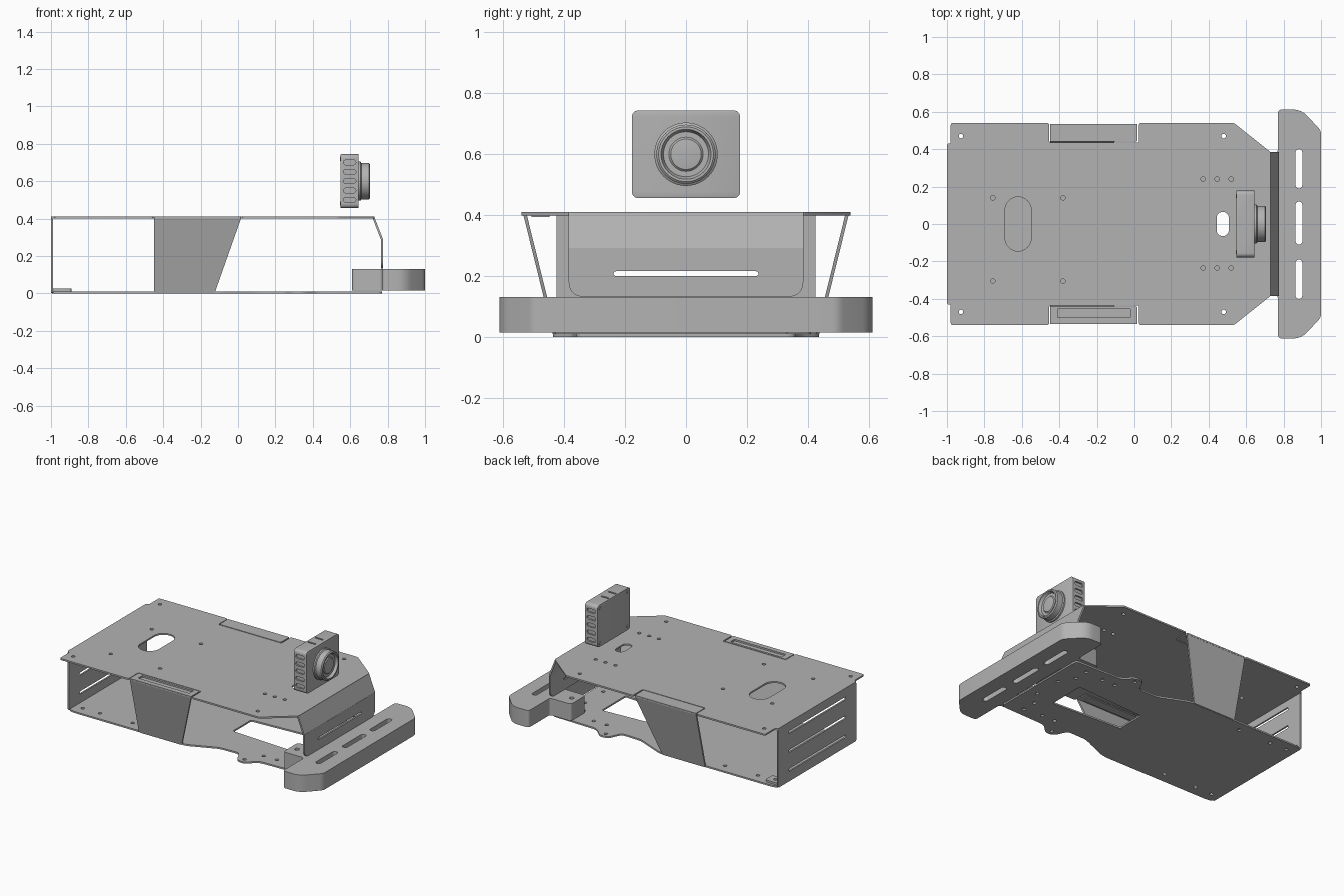
import bpy, math
from mathutils import Matrix, Vector

old = bpy.data.objects.get("Cube")
if old:
    bpy.data.objects.remove(old, do_unlink=True)

grey = bpy.data.materials.new("plain_grey")
grey.use_nodes = True
grey.diffuse_color = (0.45, 0.45, 0.45, 1)
grey.node_tree.nodes["Principled BSDF"].inputs["Base Color"].default_value = grey.diffuse_color
X, Y, Z = Vector((1, 0, 0)), Vector((0, 1, 0)), Vector((0, 0, 1))


def finish(name, mesh, angle=30):
    """Make an object from a mesh, with the grey material and sharp edges kept."""
    ob = bpy.data.objects.new(name, mesh)
    bpy.context.collection.objects.link(ob)
    mesh.materials.clear()
    mesh.materials.append(grey)
    bpy.ops.object.select_all(action='DESELECT')
    bpy.context.view_layer.objects.active = ob
    ob.select_set(True)
    bpy.ops.object.shade_smooth_by_angle(angle=math.radians(angle))
    return ob


def slot(cx, cy, w, h, r=None):
    """Rounded rectangle; a full slot or circle when r is left out."""
    r = r or min(w, h) / 2
    pts = []
    for q, (sx, sy) in enumerate([(1, 1), (-1, 1), (-1, -1), (1, -1)]):
        for k in range(7):
            a = (q + k / 6) * math.pi / 2
            p = Vector((cx + sx * (w / 2 - r) + r * math.cos(a),
                        cy + sy * (h / 2 - r) + r * math.sin(a)))
            if not pts or min((p - o).length for o in pts) > 1e-5:
                pts.append(p)
    return pts


def hole(x, y, d=0.024):
    return slot(x, y, d, d)


def fillet(pts, r=0.015):
    """Round every corner of a polygon."""
    out = []
    for i, p in enumerate(pts):
        p = Vector(p)
        a, b = (Vector(pts[j % len(pts)]) - p for j in (i - 1, i + 1))
        a = p + a.normalized() * min(r, a.length * 0.45)
        b = p + b.normalized() * min(r, b.length * 0.45)
        for k in range(5):
            t = k / 4
            out.append(a * (1 - t) ** 2 + p * 2 * t * (1 - t) + b * t * t)
    return out


def mirrored(half):
    """Outline symmetric about y = 0 from its +y half."""
    return half + [(x, -y) for x, y in reversed(half)]


def plate(name, loops, thick, origin=(0, 0, 0), u=X, v=Y):
    """Flat sheet centred on a plane; the first loop is the outline, the rest are holes."""
    cu = bpy.data.curves.new(name, 'CURVE')
    cu.dimensions, cu.fill_mode, cu.extrude = '2D', 'BOTH', thick / 2
    for loop in loops:
        sp = cu.splines.new('POLY')
        sp.points.add(len(loop) - 1)
        for pt, p in zip(sp.points, loop):
            pt.co = (p[0], p[1], 0, 1)
        sp.use_cyclic_u = True
    tmp = bpy.data.objects.new(name, cu)
    bpy.context.collection.objects.link(tmp)
    dg = bpy.context.evaluated_depsgraph_get()
    mesh = bpy.data.meshes.new_from_object(tmp.evaluated_get(dg))
    bpy.data.objects.remove(tmp, do_unlink=True)
    m = Matrix((u, v, u.cross(v))).transposed().to_4x4()
    m.translation = origin
    mesh.transform(m)
    return finish(name, mesh)


T = 0.011   # sheet thickness

# Top plate with side notches
top = mirrored([(-1, 0.43), (-0.98, 0.43), (-0.98, 0.54), (-0.455, 0.54), (-0.455, 0.435),
                (0.025, 0.435), (0.025, 0.54), (0.535, 0.54), (0.73, 0.385)])
top_holes = [slot(-0.62, 0, 0.14, 0.29), slot(0.475, 0, 0.065, 0.13)]
top_holes += [hole(x, y) for x in (-0.925, 0.48) for y in (-0.47, 0.47)]
top_holes += [hole(x, y) for x in (-0.755, -0.38) for y in (-0.305, 0.14)]
top_holes += [hole(x, y) for x in (0.37, 0.445, 0.52) for y in (-0.235, 0.24)]
plate("top_plate", [fillet(top, 0.012)] + top_holes, T, (0, 0, 0.405))

# Bottom plate with waist, ears and window
bottom = mirrored([(-0.995, 0.42), (-0.95, 0.43), (-0.1, 0.43), (0.02, 0.38), (0.1, 0.345),
                   (0.25, 0.34), (0.29, 0.43), (0.35, 0.44), (0.42, 0.37), (0.77, 0.36)])
low_holes = [fillet([(0.03, -0.1), (0.03, 0.1), (0.55, 0.13), (0.55, -0.13)])]
low_holes += [hole(x, s * y) for s in (-1, 1) for x, y in
              [(-0.93, 0.36), (-0.8, 0.36), (-0.55, 0.36), (0.33, 0.4), (0.4, 0.29),
               (0.5, 0.29), (0.64, 0.3), (0.64, 0.2), (0.7, 0.1)]]
plate("bottom_plate", [fillet(bottom, 0.03)] + low_holes, T, (0, 0, T / 2))

# Rear wall with three long slots
plate("rear_wall", [slot(0, 0.205, 0.85, 0.405, 0.012)] +
      [slot(0, z, 0.62, 0.02) for z in (0.08, 0.21, 0.34)], T, (-0.9945, 0, 0), Y, Z)
plate("rear_corner_tab", [slot(-0.94, 0.37, 0.1, 0.08, 0.015), hole(-0.94, 0.37)], 0.014, (0, 0, 0.018))

# Front wall: sloped bend and slotted panel
slope = Vector((0.046, 0, -0.118))
plate("front_bend", [[(-0.385, 0), (0.385, 0), (0.385, slope.length), (-0.385, slope.length)]],
      T, (0.724, 0, 0.406), Y, slope.normalized())
panel = [(-0.385, 0.292), (-0.385, 0.16), (-0.36, 0.133), (0.36, 0.133), (0.385, 0.16), (0.385, 0.292)]
plate("front_panel", [fillet(panel, 0.02)[5:-5] + [panel[-1], panel[0]], slot(0, 0.208, 0.475, 0.016)],
      T, (0.77, 0, 0), Y, Z)

# Leaning side panels with folded flanges
for side, s in (("left", 1), ("right", -1)):
    lean = Vector((0, s * 0.1, 0.405))
    h = lean.length
    plate(side + "_side_panel", [fillet([(-0.45, 0), (-0.125, 0), (0.018, h), (-0.45, h)], 0.01)],
          T, (0, s * 0.43, 0.003), X, lean.normalized())
    loops = [slot(-0.217, s * 0.488, 0.466, 0.094, 0.006)]
    if s < 0:
        loops.append(slot(-0.215, -0.478, 0.39, 0.045, 0.003))
        plate("flange_strip", [slot(-0.215, -0.478, 0.4, 0.06, 0.003)], 0.006, (0, 0, 0.397))
    plate(side + "_flange", loops, T, (0, 0, 0.4055))

# Bumper with mounting arms
bumper = mirrored([(1.0, 0.5), (0.91, 0.595), (0.87, 0.612), (0.77, 0.612), (0.77, 0.38),
                   (0.61, 0.38), (0.61, 0.22), (0.77, 0.22)])
plate("bumper", [fillet(bumper, 0.022)] +
      [slot(0.882, y, 0.036, w) for y, w in ((-0.295, 0.21), (0.005, 0.23), (0.295, 0.21))] +
      [hole(0.66, y, 0.03) for y in (-0.3, 0.3)], 0.116, (0, 0, 0.073))

# Camera body: rounded box with vent recesses
body = plate("camera_body", [slot(0, 0.6, 0.356, 0.288, 0.022)], 0.096, (0.597, 0, 0), Y, Z)
bev = body.modifiers.new("bevel", 'BEVEL')
bev.width, bev.segments, bev.limit_method = 0.008, 2, 'ANGLE'
weld = body.modifiers.new("weld", 'WELD')
weld.merge_threshold = 0.0001
bpy.ops.object.modifier_move_to_index(modifier="weld", index=0)
cutters = [plate("vent_cutter", [slot(0.597, 0.6 + k * 0.05, 0.066, 0.026)], 0.02, (0, s * 0.178, 0), X, Z)
           for s in (-1, 1) for k in range(-2, 3)]
cutters += [plate("top_cutter", [slot(0.59, y, 0.06, 0.012)], 0.016, (0, 0, 0.744)) for y in (-0.04, 0.04)]
for c in cutters:
    c.hide_render = True
    w = c.modifiers.new("weld", 'WELD')
    w.merge_threshold = 0.0001
    b = body.modifiers.new("cut", 'BOOLEAN')
    b.operation, b.object, b.solver = 'DIFFERENCE', c, 'EXACT'
bpy.context.view_layer.update()
mesh = bpy.data.meshes.new_from_object(body.evaluated_get(bpy.context.evaluated_depsgraph_get()))
for o in cutters + [body]:
    bpy.data.objects.remove(o, do_unlink=True)
finish("camera_body", mesh)
for y in (-0.15, 0.15):
    for z in (0.48, 0.72):
        plate("camera_screw", [hole(y, z, 0.022)], 0.006, (0.548, 0, 0), Y, Z)

# Lens: turned profile of (x, radius)
profile = [(0.64, 0.104), (0.655, 0.104), (0.66, 0.097), (0.7, 0.097), (0.706, 0.09),
           (0.706, 0.082), (0.688, 0.074), (0.688, 0.056), (0.694, 0.05), (0.697, 0.025)]
N = 48
verts = [(x, r * math.cos(a), 0.6 + r * math.sin(a)) for x, r in profile
         for a in (2 * math.pi * k / N for k in range(N))]
faces = [(i * N + k, i * N + (k + 1) % N, (i + 1) * N + (k + 1) % N, (i + 1) * N + k)
         for i in range(len(profile) - 1) for k in range(N)]
faces += [tuple(range(len(verts) - N, len(verts)))]
lens = bpy.data.meshes.new("lens")
lens.from_pydata(verts, [], faces)
finish("lens", lens)
